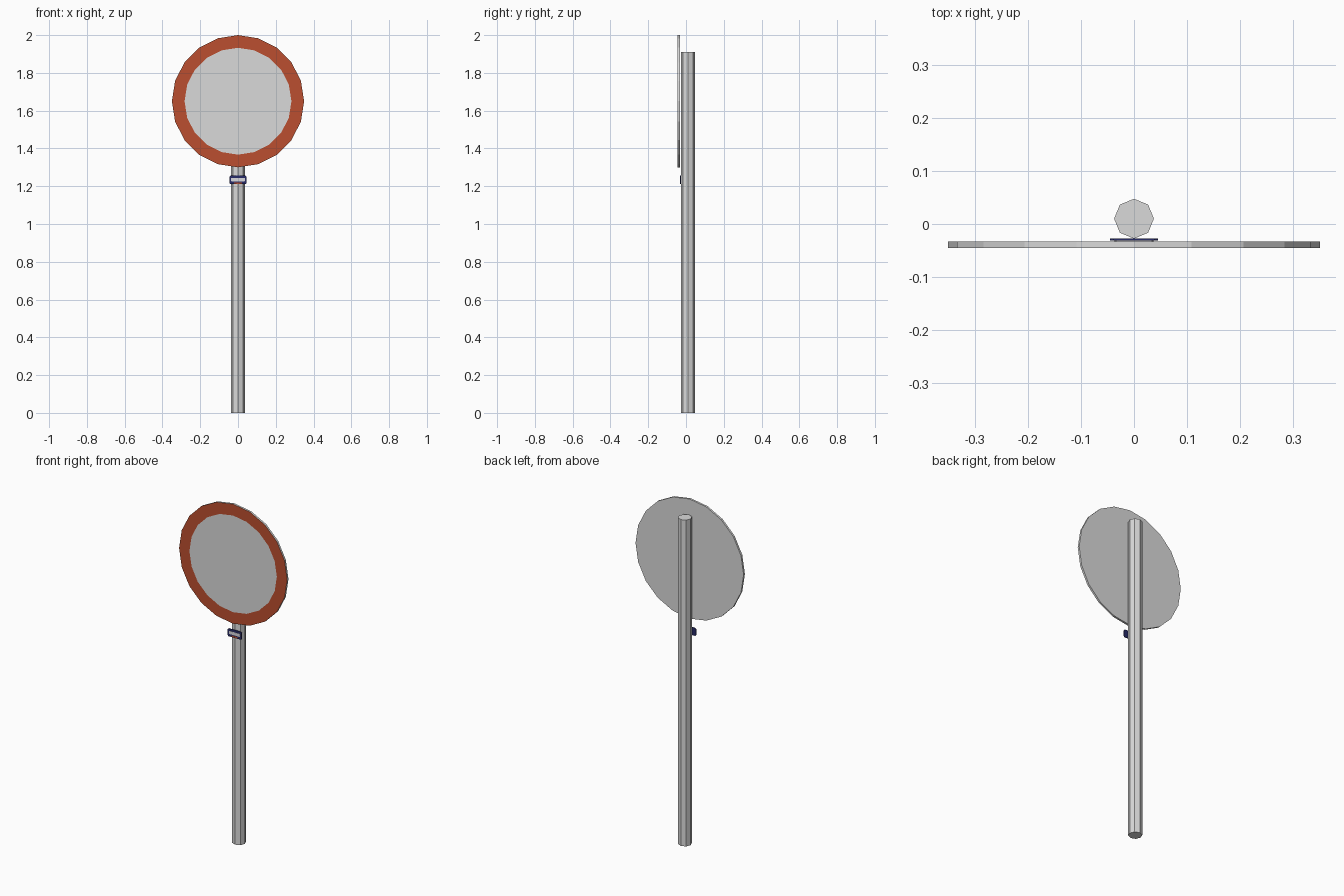
import bpy, bmesh, math
from mathutils import Matrix

if "Cube" in bpy.data.objects:
    bpy.data.objects.remove(bpy.data.objects["Cube"])


def material(name, rgb):
    m = bpy.data.materials.new(name)
    m.diffuse_color = (*rgb, 1)
    m.use_nodes = True
    m.node_tree.nodes["Principled BSDF"].inputs["Base Color"].default_value = m.diffuse_color
    return m


GREY = material("galvanised grey", (0.70, 0.70, 0.70))
RED = material("signal red", (0.50, 0.078, 0.029))
BLUE = material("dark blue", (0.02, 0.024, 0.14))
WHITE = material("label white", (0.70, 0.70, 0.74))


def finish(name, bm, *mats):
    bmesh.ops.recalc_face_normals(bm, faces=bm.faces)
    mesh = bpy.data.meshes.new(name)
    bm.to_mesh(mesh)
    bm.free()
    for m in mats:
        mesh.materials.append(m)
    ob = bpy.data.objects.new(name, mesh)
    bpy.context.collection.objects.link(ob)
    return ob


def prism(bm, points, direction):
    """Flat polygon extruded along a direction."""
    face = bm.faces.new([bm.verts.new(p) for p in points])
    new = bmesh.ops.extrude_face_region(bm, geom=[face])["geom"]
    verts = [v for v in new if isinstance(v, bmesh.types.BMVert)]
    bmesh.ops.translate(bm, verts=verts, vec=direction)


def ring(n, r):
    return [(r * math.cos(math.tau * i / n), r * math.sin(math.tau * i / n)) for i in range(n)]


# Octagonal pole behind the sign
bm = bmesh.new()
prism(bm, [(x, 0.01 + y, 0) for x, y in ring(8, 0.0375)], (0, 0, 1.91))
finish("pole", bm, GREY)

# Twenty-sided sign disc, with an inset front face giving the red border
bm = bmesh.new()
prism(bm, [(x, -0.033, 1.65 + z) for x, z in ring(20, 0.35)], (0, -0.012, 0))
bmesh.ops.recalc_face_normals(bm, faces=bm.faces)
front = [f for f in bm.faces if f.normal.y < -0.9]
border = bmesh.ops.inset_region(bm, faces=front, thickness=0.067)["faces"]
for f in border:
    f.material_index = 1
finish("sign_disc", bm, GREY, RED)


# Small plain label on the pole: blue plate with chamfered corners and two bands
def plate(name, half_w, z0, z1, y_back, depth, chamfer, mat):
    c = chamfer
    pts = [(half_w - c, z0), (half_w, z0 + c), (half_w, z1 - c), (half_w - c, z1),
           (c - half_w, z1), (-half_w, z1 - c), (-half_w, z0 + c), (c - half_w, z0)]
    bm = bmesh.new()
    prism(bm, [(x, y_back, z) for x, z in pts], (0, -depth, 0))
    finish(name, bm, mat)


plate("label_plate", 0.045, 1.211, 1.257, -0.0275, 0.004, 0.006, BLUE)
plate("label_white_band", 0.037, 1.226, 1.244, -0.0315, 0.001, 0.003, WHITE)
plate("label_red_band", 0.020, 1.213, 1.221, -0.0315, 0.001, 0.002, RED)
